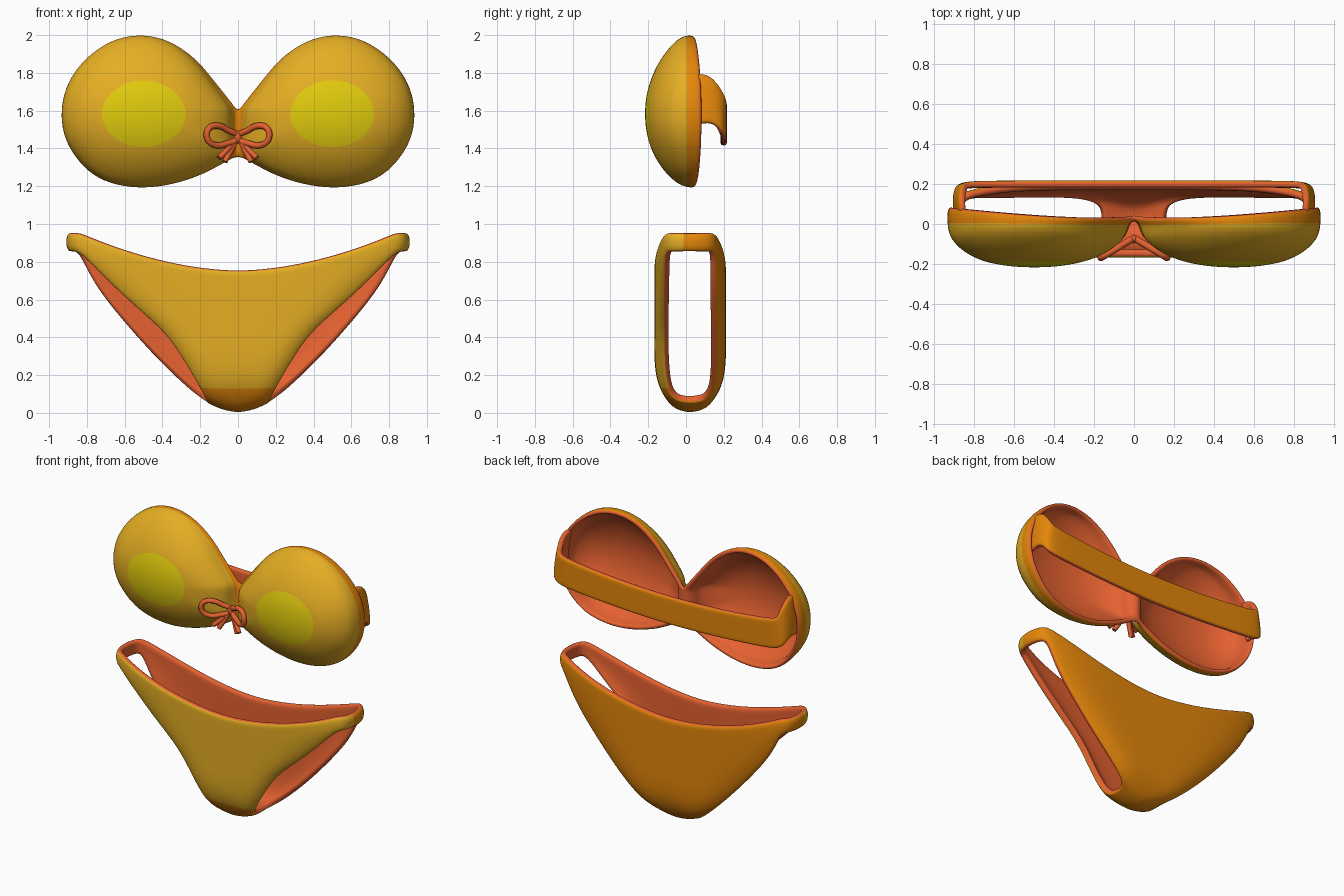
import bpy, bmesh, math

if "Cube" in bpy.data.objects:
    bpy.data.objects.remove(bpy.data.objects["Cube"])

def mat(name, rgb):
    m = bpy.data.materials.new(name)
    m.diffuse_color = (*rgb, 1)
    m.use_nodes = True
    m.node_tree.nodes["Principled BSDF"].inputs["Base Color"].default_value = m.diffuse_color
    return m

YELLOW, AMBER, ORANGE, CORAL = range(4)
MATS = [mat("yellow", (0.76, 0.60, 0.004)), mat("amber", (0.78, 0.42, 0.017)),
        mat("orange", (0.78, 0.24, 0.003)), mat("coral", (0.78, 0.12, 0.03))]


def strip(bm, rows, rule, closed=False):
    """Quads between rows of verts; rows run downwards, columns left to right seen from outside."""
    n = len(rows[0])
    for a, b in zip(rows, rows[1:]):
        for c in range(n if closed else n - 1):
            d = (c + 1) % n
            f = bm.faces.new((b[c], b[d], a[d], a[c]))
            f.material_index = rule(f.calc_center_median())


def fabric(name, bm, thickness, mirror=False, levels=2):
    """Cloth object: outer skin, coral lining, rounded rims."""
    me = bpy.data.meshes.new(name)
    bm.to_mesh(me)
    bm.free()
    for m in MATS:
        me.materials.append(m)
    me.shade_smooth()
    ob = bpy.data.objects.new(name, me)
    bpy.context.collection.objects.link(ob)
    if mirror:
        ob.modifiers.new("mirror", 'MIRROR')
    s = ob.modifiers.new("lining", 'SOLIDIFY')
    s.thickness, s.offset = thickness, -1
    s.material_offset = s.material_offset_rim = 3
    sub = ob.modifiers.new("smooth", 'SUBSURF')
    sub.levels = sub.render_levels = levels
    return ob


# Cups: rings from the rear edge to the front centre, half outline mirrored
CX, CZ = 0.5, 1.583
outline = [(0, 1.60), (0.02, 1.635), (0.06, 1.685), (0.12, 1.76), (0.2, 1.86), (0.3, 1.94), (0.41, 1.99),
           (0.53, 2.005), (0.66, 1.98), (0.78, 1.905), (0.875, 1.80), (0.925, 1.69), (0.94, 1.57), (0.92, 1.45),
           (0.86, 1.34), (0.77, 1.25), (0.65, 1.2), (0.5, 1.183), (0.35, 1.203), (0.2, 1.25),
           (0.09, 1.31), (0, 1.36), (0, 1.45), (0, 1.535)]
bm = bmesh.new()

rows = [[bm.verts.new((x, 0.02 + 0.065 * (x / 0.93) ** 1.6, z)) for x, z in outline]]
for t in (1, 0.975, 0.93, 0.84, 0.72, 0.6, 0.5, 0.33, 0.16):
    ring = []
    w = max(0, (t - 0.5) / 0.5)
    for x, z in outline:
        k = 0.945 + 0.055 * min(1, x / 0.45) if z > 1.4 else 0.98
        ox, oz = (x - CX) * k, (z - CZ) * k
        a = math.atan2(oz, ox)
        ex, ez = 0.456 * math.cos(a), 0.366 * math.sin(a)
        bulge = 0.68 - 0.18 * math.cos(a) ** 2
        ring.append(bm.verts.new((CX + t * (ex + (ox - ex) * w), -0.217 * (1 - t ** 2.3) ** bulge,
                                  CZ + t * (ez + (oz - ez) * w))))
    rows.append(ring)
strip(bm, rows[:2], lambda c: ORANGE, True)
strip(bm, rows[1:8], lambda c: AMBER, True)
strip(bm, rows[7:], lambda c: YELLOW, True)
tip = bm.verts.new((CX, -0.217, CZ))
for c in range(len(outline)):
    bm.faces.new((tip, rows[-1][(c + 1) % len(outline)], rows[-1][c])).material_index = YELLOW
fabric("bra_cups", bm, 0.032, mirror=True)

# Back band: x, y, low z, high z from the cup side to the middle of the back
band = [(0.90, 0.045, 1.52, 1.80), (0.908, 0.08, 1.53, 1.80), (0.908, 0.125, 1.535, 1.79),
        (0.903, 0.165, 1.52, 1.755), (0.89, 0.195, 1.49, 1.71), (0.85, 0.212, 1.465, 1.675),
        (0.75, 0.217, 1.45, 1.655), (0.4, 0.217, 1.425, 1.62), (0, 0.217, 1.41, 1.605)]
bm = bmesh.new()
rows = [[bm.verts.new((x - (0.035 * (1 - k) ** 2 if x > 0.86 else 0), y, hi + (lo - hi) * k))
         for x, y, lo, hi in band] for k in (0, 0.15, 0.5, 0.85, 1)]
strip(bm, rows, lambda c: ORANGE)
fabric("bra_band", bm, 0.035, mirror=True)

# Briefs: rows from front waist, under the crotch, up to the back waist (edge x, edge z, centre z)
front = [(0.845, 0.957, 0.755), (0.855, 0.905, 0.71), (0.845, 0.85, 0.65), (0.685, 0.685, 0.56),
         (0.55, 0.56, 0.47), (0.415, 0.445, 0.38), (0.335, 0.345, 0.30), (0.265, 0.23, 0.21),
         (0.2, 0.12, 0.13), (0.178, 0.075, 0.05), (0.168, 0.06, 0.015), (0.165, 0.055, 0.0)]
back = [(0.17, 0.06, 0.015), (0.19, 0.07, 0.05), (0.25, 0.11, 0.13), (0.345, 0.195, 0.21),
        (0.45, 0.30, 0.30), (0.555, 0.415, 0.38), (0.67, 0.55, 0.47), (0.775, 0.69, 0.56),
        (0.85, 0.85, 0.65), (0.855, 0.905, 0.71), (0.845, 0.957, 0.755)]
Y0, N = 0.022, 24
bm = bmesh.new()

def brief_row(xe, ze, zc, side):
    depth = 0.19 * (1 - (1 - min(zc / 0.3, 1)) ** 2.2) ** (1 / 2.2)
    row = []
    for i in range(N + 1):
        u = 2 * i / N - 1
        row.append(bm.verts.new((u * xe, Y0 + side * depth * (1 - 0.27 * abs(u) ** 5),
                                 zc + (ze - zc) * abs(u) ** 1.8)))
    return row

def brief_colour(c):
    return AMBER if c.z > 0.13 and c.y < -0.015 else ORANGE

rows = [brief_row(*r, -1) for r in front] + [brief_row(*r, 1) for r in back]
strip(bm, rows, brief_colour)
# Hip straps joining front and back panels
for s in (1, -1):
    hip = []
    for r in range(3):
        xe, ze, _ = front[r]
        mid = [bm.verts.new((s * (xe + dx), y, ze)) for dx, y in
               ((0.04, -0.08), (0.058, -0.015), (0.058, 0.06), (0.04, 0.124))]
        e = N if s > 0 else 0
        line = [rows[r][e]] + mid + [rows[-1 - r][e]]
        hip.append(line if s > 0 else line[::-1])
    strip(bm, hip, brief_colour)
fabric("briefs", bm, 0.042)


# Bow: two loops, two forked tails and a knot
def ribbon(name, pts, radii, closed):
    cu = bpy.data.curves.new(name, 'CURVE')
    cu.dimensions = '3D'
    cu.bevel_depth, cu.bevel_resolution, cu.resolution_u = 0.017, 2, 6
    cu.use_fill_caps = True
    sp = cu.splines.new('BEZIER')
    sp.bezier_points.add(len(pts) - 1)
    for p, (x, z), r in zip(sp.bezier_points, pts, radii):
        p.co = (x, -0.07 - 0.6 * abs(x), z)
        p.radius = r
        p.handle_left_type = p.handle_right_type = 'AUTO'
    sp.use_cyclic_u = closed
    cu.materials.append(MATS[CORAL])
    ob = bpy.data.objects.new(name, cu)
    bpy.context.collection.objects.link(ob)
    bpy.ops.object.select_all(action='DESELECT')
    ob.select_set(True)
    bpy.context.view_layer.objects.active = ob
    bpy.ops.object.convert(target='MESH')
    bpy.context.object.data.shade_smooth()

for s, side in ((-1, "left"), (1, "right")):
    loop = [(0.005, 1.46), (0.05, 1.495), (0.11, 1.52), (0.155, 1.505), (0.163, 1.455), (0.13, 1.42), (0.06, 1.425)]
    ribbon("bow_loop_" + side, [(s * x, z) for x, z in loop], [1] * 7, True)
    for part, end in (("outer", [(0.05, 1.40), (0.10, 1.35)]), ("inner", [(0.035, 1.395), (0.07, 1.33)])):
        tail = [(0.005, 1.455)] + end
        ribbon(f"bow_tail_{side}_{part}", [(s * x, z) for x, z in tail], [0.8, 0.9, 0.9], False)

bpy.ops.mesh.primitive_uv_sphere_add(segments=16, ring_count=10, radius=1, location=(0, -0.075, 1.46))
knot = bpy.context.object
knot.name = "bow_knot"
knot.scale = (0.022, 0.022, 0.036)
knot.data.materials.append(MATS[CORAL])
knot.data.shade_smooth()
